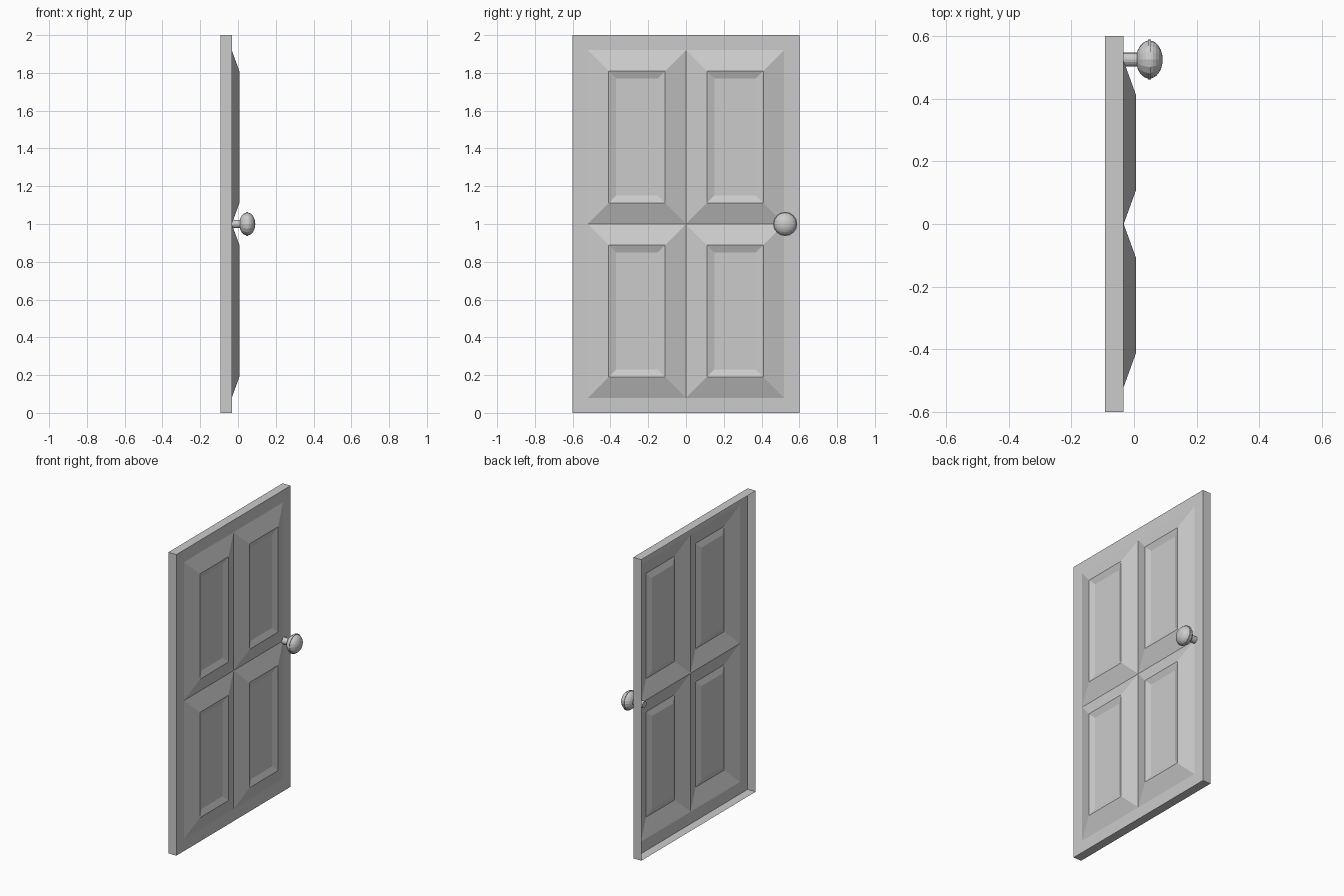
import bpy, bmesh, math
from mathutils import Vector

if "Cube" in bpy.data.objects:
    bpy.data.objects.remove(bpy.data.objects["Cube"])

X_BACK, X_FRONT, X_RIDGE, X_PANEL = -0.092, -0.033, 0.007, -0.008


def finish(bm, name):
    mesh = bpy.data.meshes.new(name)
    bm.to_mesh(mesh)
    bm.free()
    obj = bpy.data.objects.new(name, mesh)
    bpy.context.collection.objects.link(obj)
    return obj


def extrude_border(bm, move):
    edges = [e for e in bm.edges if e.is_boundary]
    new = bmesh.ops.extrude_edge_only(bm, edges=edges)["geom"]
    for v in (g for g in new if isinstance(g, bmesh.types.BMVert)):
        v.co = move(v.co)


# Door sheet: 2 x 2 panel cells, open at the back
bm = bmesh.new()
bmesh.ops.create_grid(bm, x_segments=2, y_segments=2, size=1)
for v in bm.verts:
    v.co = Vector((X_FRONT, v.co.x * 0.52, 1 + v.co.y * 0.92))
bm.normal_update()

# Raised bevel, then sunken bevel in every cell
cells = list(bm.faces)
for thickness, x in ((0.11, X_RIDGE), (0.04, X_PANEL)):
    bmesh.ops.inset_individual(bm, faces=cells, thickness=thickness, use_even_offset=True)
    for f in cells:
        for v in f.verts:
            v.co.x = x

# Flat outer frame and side walls
extrude_border(bm, lambda c: Vector((c.x, c.y * 0.6 / 0.52, 1 + (c.z - 1) / 0.92)))
extrude_border(bm, lambda c: Vector((X_BACK, c.y, c.z)))
bmesh.ops.recalc_face_normals(bm, faces=bm.faces)
if max(bm.faces, key=lambda f: f.calc_center_median().x).normal.x < 0:
    bmesh.ops.reverse_faces(bm, faces=bm.faces)
finish(bm, "door_panel")


# Knob parts: (x, radius) profiles turned around the x axis
def lathe(name, profile, steps=16):
    bm = bmesh.new()
    verts = [bm.verts.new((x, 0.525 + r, 1)) for x, r in profile]
    edges = [bm.edges.new(p) for p in zip(verts, verts[1:])]
    bmesh.ops.spin(bm, geom=verts + edges, cent=(0, 0.525, 1), axis=(1, 0, 0),
                   angle=math.tau, steps=steps, use_duplicate=False)
    bmesh.ops.remove_doubles(bm, verts=bm.verts, dist=0.0001)
    bmesh.ops.recalc_face_normals(bm, faces=bm.faces)
    return finish(bm, name)


lathe("knob_stem", [(-0.062, 0), (-0.062, 0.022), (0.015, 0.022), (0.015, 0)])

ball = []
for i in range(13):
    a = math.pi * i / 12
    ball.append((0.049 - 0.0425 * math.cos(a), 0.061 * math.sin(a)))
lathe("knob_ball", ball)

lathe("knob_rim", [(0.044, 0.056), (0.044, 0.064), (0.054, 0.064), (0.054, 0.056)])
